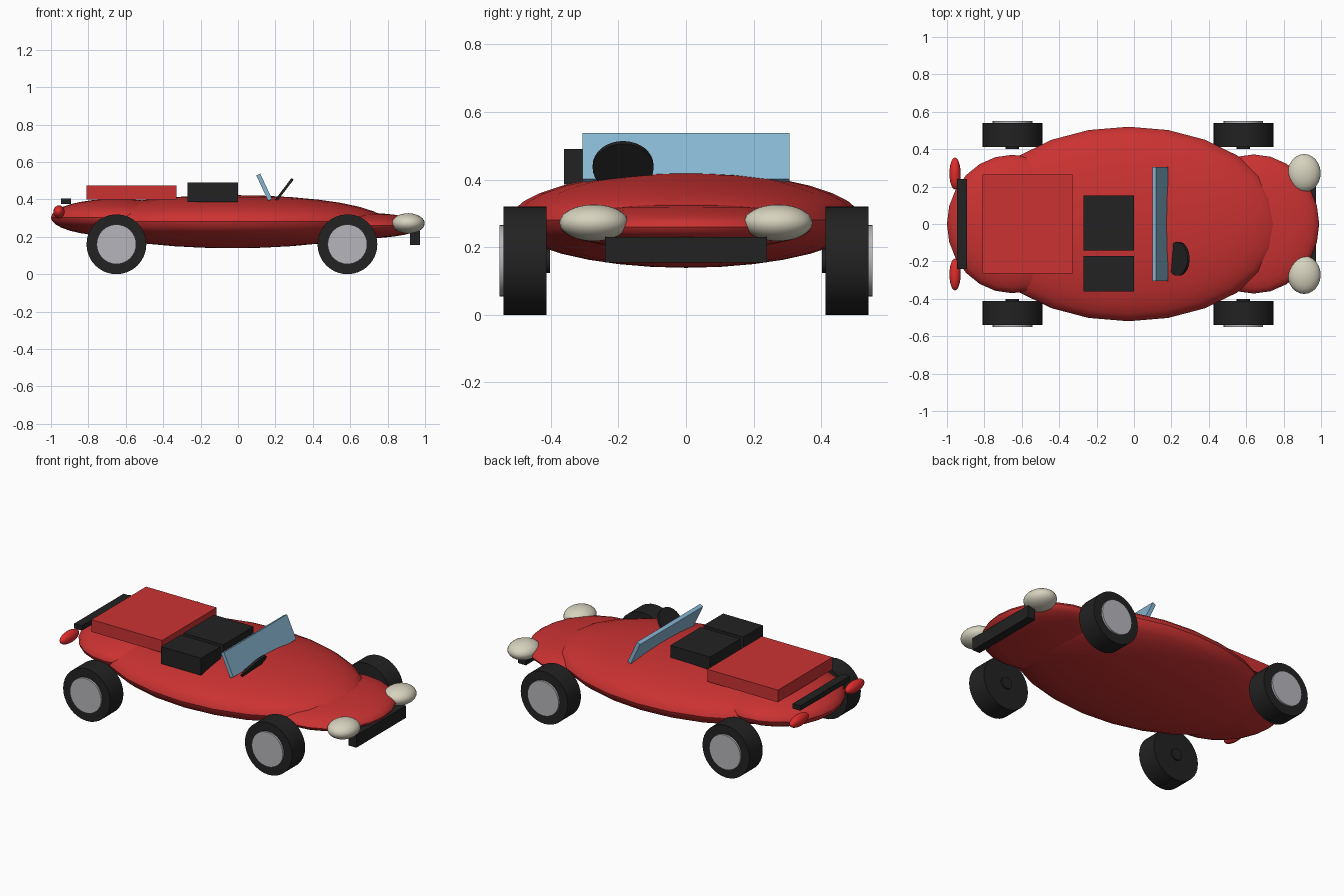
import bpy
from math import radians, atan2

cube = bpy.data.objects.get("Cube")
if cube:
    bpy.data.objects.remove(cube, do_unlink=True)


def material(name, rgb):
    mat = bpy.data.materials.new(name)
    mat.use_nodes = True
    mat.diffuse_color = (*rgb, 1)
    mat.node_tree.nodes["Principled BSDF"].inputs["Base Color"].default_value = (*rgb, 1)
    return mat


RED = material("body red", (0.6, 0.032, 0.032))
LAMP_RED = material("lamp red", (0.76, 0.025, 0.025))
BLACK = material("black", (0.016, 0.016, 0.016))
GLASS = material("blue glass", (0.24, 0.46, 0.64))
SILVER = material("silver", (0.47, 0.47, 0.5))
CREAM = material("cream", (0.68, 0.65, 0.52))


def finish(name, mat, smooth=True):
    obj = bpy.context.object
    obj.name = name
    obj.data.materials.append(mat)
    bpy.ops.object.transform_apply(location=False, rotation=True, scale=True)
    if smooth:
        bpy.ops.object.shade_smooth_by_angle(angle=radians(35))
    return obj


def ellipsoid(name, mat, centre, radii, segments=24, rings=16):
    bpy.ops.mesh.primitive_uv_sphere_add(segments=segments, ring_count=rings, location=centre)
    bpy.context.object.scale = radii
    return finish(name, mat)


def box(name, mat, low, high):
    centre = [(a + b) / 2 for a, b in zip(low, high)]
    bpy.ops.mesh.primitive_cube_add(size=1, location=centre)
    bpy.context.object.scale = [b - a for a, b in zip(low, high)]
    return finish(name, mat, False)


def disc(name, mat, centre, radius, depth, rotation):
    bpy.ops.mesh.primitive_cylinder_add(vertices=32, radius=radius, depth=depth,
                                        location=centre, rotation=rotation)
    return finish(name, mat)


# Body: three overlapping flattened ellipsoids
ellipsoid("main_body", RED, (-0.03, 0, 0.281), (0.82, 0.52, 0.142))
ellipsoid("nose", RED, (0.64, 0, 0.26), (0.35, 0.372, 0.07))
ellipsoid("tail", RED, (-0.65, 0, 0.303), (0.35, 0.37, 0.1))

# Rear deck and seats
box("rear_deck", RED, (-0.81, -0.265, 0.4), (-0.33, 0.265, 0.475))
box("left_seat", BLACK, (-0.27, -0.143, 0.385), (0, 0.152, 0.49))
box("right_seat", BLACK, (-0.27, -0.36, 0.385), (0, -0.17, 0.49))

# Windscreen leaning back
bpy.ops.mesh.primitive_cube_add(size=1, location=(0.14, 0, 0.465),
                                rotation=(0, -atan2(0.063, 0.135), 0))
bpy.context.object.scale = (0.023, 0.612, 0.15)
finish("windscreen", GLASS, False)

# Steering wheel
disc("steering_wheel", BLACK, (0.237, -0.186, 0.438), 0.09, 0.014,
     (0, -atan2(0.795, 0.606), 0))

# Bumpers
box("front_bumper", BLACK, (0.92, -0.24, 0.155), (0.972, 0.24, 0.23))
box("rear_bumper", BLACK, (-0.945, -0.24, 0.375), (-0.893, 0.24, 0.405))

# Lamps and wheels on both sides
for side, s in (("left", 1), ("right", -1)):
    ellipsoid(side + "_headlight", CREAM, (0.91, s * 0.272, 0.272), (0.088, 0.102, 0.054))
    ellipsoid(side + "_tail_light", LAMP_RED, (-0.957, s * 0.27, 0.333), (0.03, 0.085, 0.035))
    for end, x in (("front", 0.585), ("rear", -0.65)):
        name = f"{end}_{side}_"
        turn = (radians(90), 0, 0)
        disc(name + "tyre", BLACK, (x, s * 0.476, 0.16), 0.16, 0.128, turn)
        disc(name + "hubcap", SILVER, (x, s * 0.541, 0.16), 0.106, 0.022, turn)
        disc(name + "axle", BLACK, (x, s * 0.43, 0.16), 0.036, 0.056, turn)
